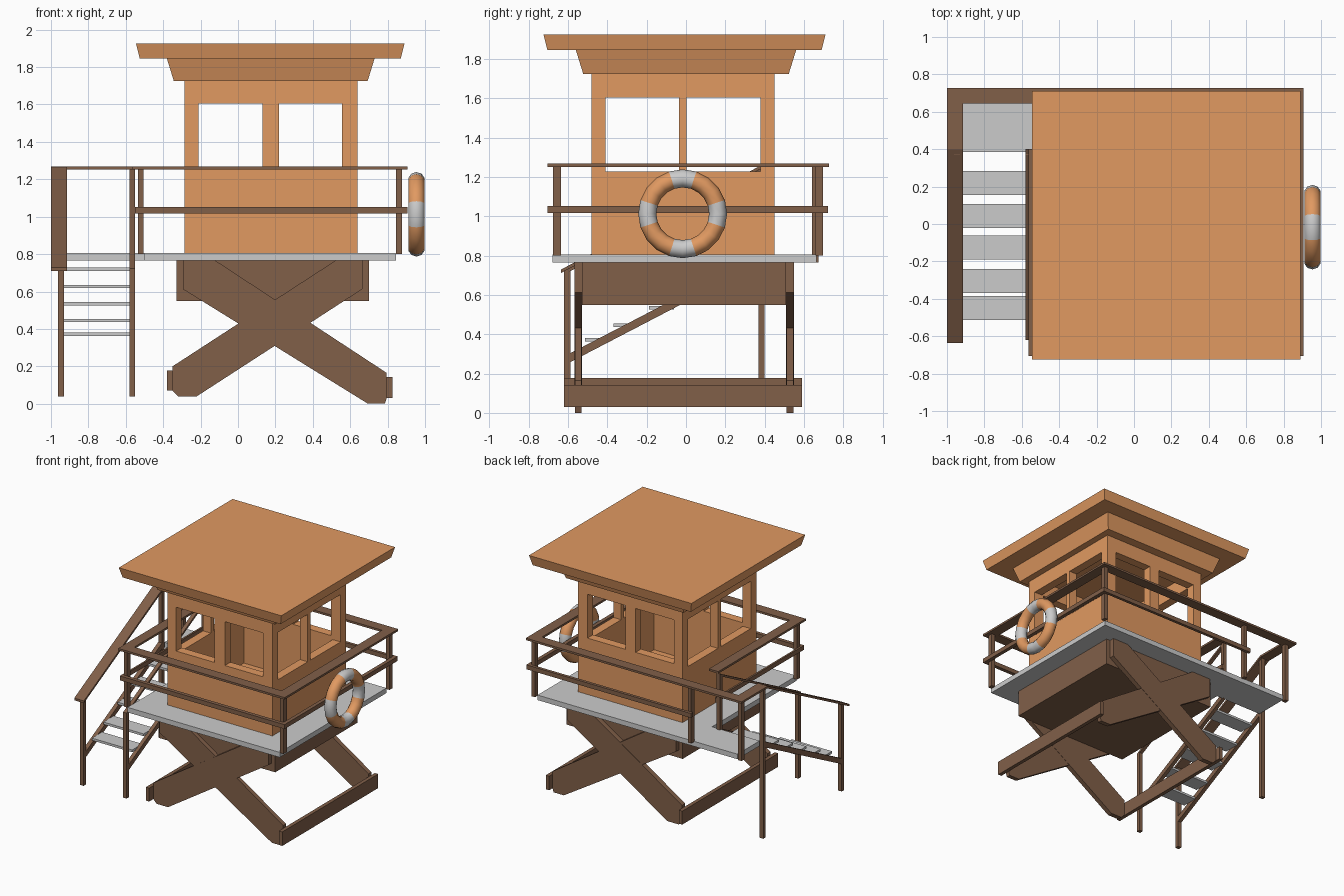
import bpy, bmesh, math
from mathutils import Matrix

if "Cube" in bpy.data.objects:
    bpy.data.objects.remove(bpy.data.objects["Cube"])


def material(name, rgb):
    m = bpy.data.materials.new(name)
    m.diffuse_color = (*rgb, 1)
    m.use_nodes = True
    m.node_tree.nodes["Principled BSDF"].inputs["Base Color"].default_value = m.diffuse_color
    return m


ORANGE = material("orange_paint", (0.75, 0.32, 0.12))
BROWN = material("brown_wood", (0.22, 0.115, 0.066))
PALE = material("pale_band", (0.75, 0.75, 0.75))


def finish(bm, name, *mats):
    bmesh.ops.recalc_face_normals(bm, faces=bm.faces)
    me = bpy.data.meshes.new(name)
    bm.to_mesh(me)
    bm.free()
    for m in mats:
        if m:
            me.materials.append(m)
    ob = bpy.data.objects.new(name, me)
    bpy.context.collection.objects.link(ob)
    return ob


def box(name, x, y, z, mat=BROWN, flare=0):
    """Box from (min, max) ranges; flare pulls the bottom edge inwards."""
    bm = bmesh.new()
    bmesh.ops.create_cube(bm, size=1)
    for v in bm.verts:
        f = flare if v.co.z < 0 else 0
        for i, r in enumerate((x, y, z)):
            pos = v.co[i] > 0
            v.co[i] = r[1] if pos else r[0]
            if i < 2:
                v.co[i] += -f if pos else f
    return finish(bm, name, mat)


def prism(name, pts, axis, a, b, mat=BROWN):
    """Extrude a (horizontal, z) profile along x or y, from a to b."""
    bm = bmesh.new()
    put = (lambda u, z: (a, u, z)) if axis == 'x' else (lambda u, z: (u, a, z))
    face = bm.faces.new([bm.verts.new(put(*p)) for p in pts])
    ext = bmesh.ops.extrude_face_region(bm, geom=[face])["geom"]
    vec = (b - a, 0, 0) if axis == 'x' else (0, b - a, 0)
    bmesh.ops.translate(bm, vec=vec, verts=[g for g in ext if isinstance(g, bmesh.types.BMVert)])
    return finish(bm, name, mat)


# Roof: wide slab over a smaller flared cornice
box("roof_slab", (-0.545, 0.89), (-0.725, 0.71), (1.845, 1.925), ORANGE, 0.02)
box("roof_cornice", (-0.38, 0.73), (-0.56, 0.56), (1.725, 1.845), ORANGE, 0.037)

# Cabin: hollow box with window openings cut straight through
cabin = box("cabin", (-0.285, 0.64), (-0.48, 0.45), (0.8, 1.73), ORANGE)
cutters = [((-0.215, 0.57), (-0.41, 0.38), (0.83, 1.8))]
for y in ((-0.41, -0.035), (0.003, 0.38)):
    cutters.append(((-1, 1), y, (1.227, 1.605)))
for x in ((-0.21, 0.13), (0.22, 0.555)):
    cutters.append((x, (-1, 1), (1.255, 1.605)))
bpy.context.view_layer.objects.active = cabin
for c in cutters:
    cut = box("cutter", *c, ORANGE)
    cut.hide_render = True
    mod = cabin.modifiers.new("cut", 'BOOLEAN')
    mod.operation, mod.solver, mod.object = 'DIFFERENCE', 'EXACT', cut
    bpy.ops.object.modifier_apply(modifier=mod.name)
    bpy.data.objects.remove(cut)

# Deck and stair landing
box("deck", (-0.5, 0.845), (-0.68, 0.665), (0.765, 0.805), None)
box("landing", (-0.92, -0.5), (0.385, 0.665), (0.765, 0.805), None)

# Deck railing: flat top boards, outer mid rails, posts
TOP, MID = (1.252, 1.268), (1.017, 1.052)
box("front_top_rail", (-0.565, 0.905), (-0.705, -0.62), TOP)
box("back_top_rail", (-1.0, 0.905), (0.645, 0.728), TOP)
box("right_top_rail", (0.82, 0.905), (-0.62, 0.645), TOP)
box("left_top_rail", (-0.565, -0.482), (-0.62, 0.4), TOP)
box("landing_top_rail", (-1.0, -0.915), (0.395, 0.645), TOP)
box("front_mid_rail", (-0.55, 0.905), (-0.705, -0.675), MID)
box("back_mid_rail", (-0.55, 0.905), (0.698, 0.722), MID)
box("right_mid_rail", (0.875, 0.905), (-0.675, 0.698), MID)
box("left_mid_rail", (-0.55, -0.535), (-0.675, 0.4), MID)
for x in ((-0.535, -0.505), (0.845, 0.876)):
    for y in ((-0.676, -0.636), (0.66, 0.698)):
        box("rail_post", x, y, (0.8, 1.253))
box("landing_corner_post", (-0.963, -0.93), (0.64, 0.675), (0.765, 1.253))

# Stairs: sloped stringers, treads, posts and handrails
INNER, OUTER = (-0.58, -0.55), (-0.963, -0.93)
SLOPE = 0.52


def slanted(name, x, y0, y1, z0, h):
    z1 = z0 + SLOPE * (y1 - y0)
    prism(name, [(y0, z0), (y1, z1), (y1, z1 + h), (y0, z0 + h)], 'x', *x)


for side, x in (("inner", INNER), ("outer", OUTER)):
    slanted(side + "_stringer", x, -0.605, 0.4, 0.25, 0.045)
slanted("outer_handrail", (-1.0, -0.915), -0.637, 0.4, 0.711, 0.018)
slanted("inner_handrail", INNER, -0.62, 0.4, 0.705, 0.018)
for y, z in ((0.22, 0.72), (0.043, 0.627), (-0.125, 0.535), (-0.305, 0.445), (-0.45, 0.372)):
    box("stair_tread", (-0.93, -0.575), (y - 0.064, y + 0.064), (z - 0.009, z + 0.009), None)
box("outer_foot_post", OUTER, (-0.62, -0.588), (0.04, 0.73))
box("inner_foot_post", INNER, (-0.62, -0.588), (0.04, 0.72))
box("outer_landing_post", OUTER, (0.37, 0.4), (0.04, 1.253))
box("inner_landing_post", INNER, (0.37, 0.4), (0.765, 1.24))

# Base: under-deck box, crossed legs front and back, foot beams
box("base_box", (-0.328, 0.7), (-0.53, 0.51), (0.55, 0.765))
LEG_A = [(-0.35, 0.2), (-0.35, 0.07), (-0.32, 0.04), (-0.22, 0.04),
         (0.665, 0.613), (0.665, 0.765), (0.52, 0.765)]
LEG_B = [(-0.295, 0.765), (-0.295, 0.613), (0.695, 0), (0.785, 0),
         (0.795, 0.03), (0.795, 0.165), (-0.12, 0.765)]
for y0, y1 in ((-0.568, -0.53), (0.51, 0.55)):
    prism("leg_rising", LEG_A, 'y', y0, y1)
    prism("leg_falling", LEG_B, 'y', y0 + 0.002, y1 - 0.002)
box("left_foot_beam", (-0.38, -0.35), (-0.62, 0.59), (0.07, 0.177))
box("right_foot_beam", (0.795, 0.825), (-0.62, 0.59), (0.03, 0.142))

# Life ring: torus facing +x with four pale bands
N, M, R, r = 20, 10, 0.18, 0.046
bm = bmesh.new()
rings = []
for i in range(N):
    a = 2 * math.pi * i / N
    row = []
    for j in range(M):
        b = 2 * math.pi * j / M
        d = R + r * math.cos(b)
        row.append(bm.verts.new((r * math.sin(b), d * math.cos(a), d * math.sin(a))))
    rings.append(row)
for i in range(N):
    p, q = rings[i], rings[(i + 1) % N]
    for j in range(M):
        k = (j + 1) % M
        f = bm.faces.new((p[j], q[j], q[k], p[k]))
        f.material_index = 1 if i % 5 in (0, 4) else 0
        f.smooth = True
bmesh.ops.transform(bm, matrix=Matrix.Translation((0.954, -0.017, 1.013)), verts=bm.verts)
finish(bm, "life_ring", ORANGE, PALE)
